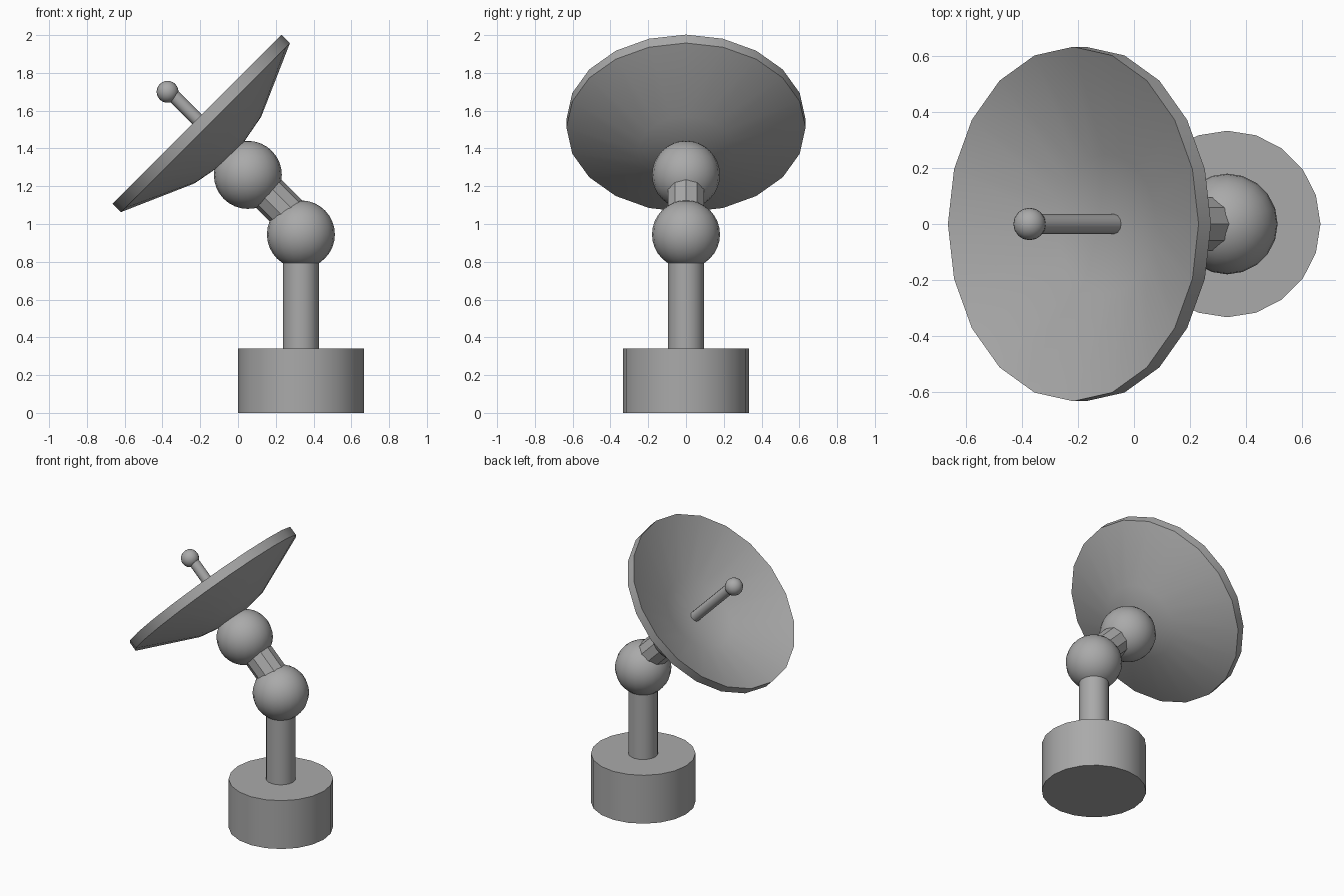
import bpy, bmesh, math
from mathutils import Vector, Matrix

cube = bpy.data.objects.get("Cube")
if cube:
    bpy.data.objects.remove(cube)

grey = bpy.data.materials.new("plain grey")
grey.use_nodes = True
color = (0.4, 0.4, 0.4, 1)
grey.diffuse_color = color
grey.node_tree.nodes["Principled BSDF"].inputs["Base Color"].default_value = color

TILT = Matrix.Rotation(math.radians(-45), 4, 'Y')
UPRIGHT = Matrix.Identity(4)


def finish(bm, name, matrix, angle):
    """Turn a bmesh into a shaded, coloured object."""
    bmesh.ops.transform(bm, matrix=matrix, verts=bm.verts)
    bmesh.ops.recalc_face_normals(bm, faces=bm.faces)
    mesh = bpy.data.meshes.new(name)
    bm.to_mesh(mesh)
    bm.free()
    mesh.materials.append(grey)
    obj = bpy.data.objects.new(name, mesh)
    bpy.context.collection.objects.link(obj)
    bpy.ops.object.select_all(action='DESELECT')
    obj.select_set(True)
    bpy.context.view_layer.objects.active = obj
    bpy.ops.object.shade_smooth_by_angle(angle=math.radians(angle))
    return obj


def lathe(name, profile, sides, origin, turn=UPRIGHT, angle=35, phase=0):
    """Revolve (radius, height) points round the local z axis."""
    bm = bmesh.new()
    verts = [bm.verts.new((r, 0, h)) for r, h in profile]
    edges = [bm.edges.new(pair) for pair in zip(verts, verts[1:])]
    bmesh.ops.spin(bm, geom=verts + edges, cent=(0, 0, 0), axis=(0, 0, 1),
                   angle=math.tau, steps=sides, use_merge=True)
    bmesh.ops.remove_doubles(bm, verts=bm.verts, dist=0.0005)
    spin = Matrix.Rotation(phase, 4, 'Z')
    return finish(bm, name, Matrix.Translation(origin) @ turn @ spin, angle)


def rod(name, radius, length, sides, origin, turn=UPRIGHT, angle=35, phase=0):
    profile = [(0, 0), (radius, 0), (radius, length), (0, length)]
    return lathe(name, profile, sides, origin, turn, angle, phase)


def ball(name, radius, center, segments=20, rings=16):
    bm = bmesh.new()
    bmesh.ops.create_uvsphere(bm, u_segments=segments, v_segments=rings, radius=radius)
    return finish(bm, name, Matrix.Translation(center), 60)


# Pedestal and column
rod("base", 0.333, 0.34, 20, (0.333, 0, 0))
rod("column", 0.095, 0.56, 20, (0.333, 0, 0.32))

# Jointed neck
ball("lower_joint", 0.18, (0.333, 0, 0.945))
ball("upper_joint", 0.18, (0.052, 0, 1.26))
rod("neck_link", 0.1, 0.4, 10, (0.333, 0, 0.99), TILT)

# Dish shell: back surface, rim wall, then inner surface
axis = Vector((-1, 0, 1)).normalized()
dish_origin = Vector((0.669, 0, 0.669))
shell = [(0, 0.975), (0.25, 1.022), (0.633, 1.19),
         (0.633, 1.253), (0.25, 1.085), (0, 1.04)]
lathe("dish", shell, 20, dish_origin, TILT)

# Receiver arm and tip
arm_start = dish_origin + axis * 1.02
rod("receiver_arm", 0.035, 0.44, 12, arm_start, TILT)
ball("receiver_tip", 0.058, (-0.373, 0, 1.70), 16, 12)
